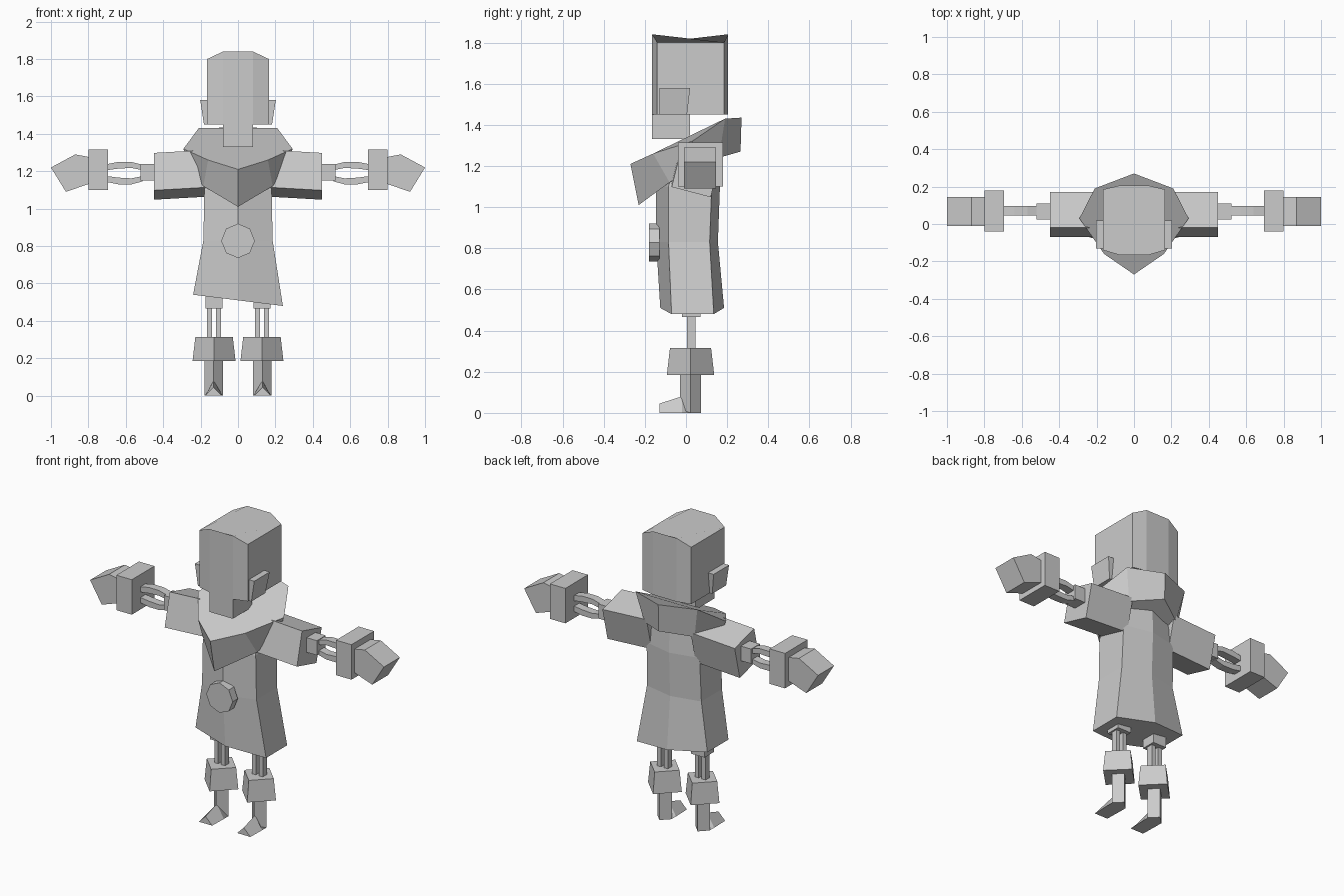
import bpy, bmesh, math

if "Cube" in bpy.data.objects:
    bpy.data.objects.remove(bpy.data.objects["Cube"])

grey = bpy.data.materials.new("plain grey")
grey.diffuse_color = (0.6, 0.6, 0.6, 1)
grey.use_nodes = True
grey.node_tree.nodes["Principled BSDF"].inputs["Base Color"].default_value = grey.diffuse_color


def loft(name, rings, side=1):
    """Skin a stack of equal-length rings, cap both ends; side=-1 mirrors in x."""
    bm = bmesh.new()
    loops = [[bm.verts.new((x * side, y, z)) for x, y, z in r] for r in rings]
    n = len(loops[0])
    for a, b in zip(loops, loops[1:]):
        for i in range(n):
            j = (i + 1) % n
            bm.faces.new((a[i], a[j], b[j], b[i]))
    bm.faces.new(loops[0])
    bm.faces.new(loops[-1])
    bmesh.ops.recalc_face_normals(bm, faces=bm.faces)
    me = bpy.data.meshes.new(name)
    bm.to_mesh(me)
    bm.free()
    me.materials.append(grey)
    ob = bpy.data.objects.new(name, me)
    bpy.context.collection.objects.link(ob)
    return ob


def box(name, x0, x1, y0, y1, z0, z1, side=1):
    plan = [(x0, y0), (x1, y0), (x1, y1), (x0, y1)]
    return loft(name, [[(x, y, z) for x, y in plan] for z in (z0, z1)], side)


def diamond(cx, cy, r, z):
    return [(cx, cy - r, z), (cx + r, cy, z), (cx, cy + r, z), (cx - r, cy, z)]


def both(half):
    """Complete a half ring (front centre to back centre) with its mirror image."""
    return half + [(-x, y, z) for x, y, z in reversed(half[1:-1])]


# Head with bevelled corners and crown, plus the long face
plan = [(-.08, -.165), (.08, -.165), (.165, -.14), (.165, .185),
        (.08, .205), (-.08, .205), (-.165, .185), (-.165, -.14)]
loft("head", [[(x, y, 1.45) for x, y in plan],
              [(x, y, 1.84 if abs(x) < .1 else 1.80) for x, y in plan]])
box("lower_face", -.08, .08, -.165, .02, 1.33, 1.46)

# Collar: tilted faceted cape around the shoulders
loft("collar", [
    both([(0, -.23, 1.01), (.185, -.08, 1.12), (.25, .03, 1.2), (.17, .16, 1.24), (0, .265, 1.27)]),
    both([(0, -.27, 1.21), (.16, -.16, 1.26), (.292, .03, 1.32), (.21, .19, 1.43), (0, .27, 1.435)])])

# Robe: six-sided, flared, with a slanted hem
loft("robe", [
    both([(0, -.125, .51), (.24, -.07, .51), (.24, .135, .51), (0, .185, .51)]),
    both([(0, -.145, .83), (.185, -.085, .83), (.185, .115, .83), (0, .155, .83)]),
    both([(0, -.145, 1.1), (.18, -.085, 1.1), (.18, .125, 1.1), (0, .165, 1.1)]),
    both([(0, -.08, 1.27), (.13, -.04, 1.27), (.13, .12, 1.27), (0, .16, 1.27)])])
for v in bpy.data.objects["robe"].data.vertices:
    if v.co.z < .6:
        v.co.z -= v.co.x * .125

# Octagonal belt buckle
octagon = [(.09 * math.sin(k * math.pi / 4), .828 + .092 * math.cos(k * math.pi / 4))
           for k in range(8)]
loft("buckle", [[(x, y, z) for x, z in octagon] for y in (-.18, -.13)])

for s, tag in ((1, "right"), (-1, "left")):
    # Ear guard
    loft(tag + "_ear", [
        [(.15, -.13, 1.45), (.182, -.13, 1.45), (.182, .005, 1.45), (.15, .005, 1.45)],
        [(.15, -.13, 1.58), (.202, -.13, 1.58), (.202, .02, 1.58), (.15, .02, 1.58)]], s)

    # Sleeve, tilted about the arm axis
    sec = [(-.02, 1.30), (-.07, 1.10), (.12, 1.05), (.17, 1.25)]
    loft(tag + "_sleeve", [[(x, y, z + dz) for y, z in sec]
                           for x, dz in ((.15, .015), (.45, -.002))], s)

    # Elbow, two bowed forearm bones, bracer
    box(tag + "_elbow", .44, .52, .025, .11, 1.15, 1.24, s)
    for bone, up in (("upper", 1), ("lower", -1)):
        rings = []
        for x, mid, h in ((.51, .03, .014), (.57, .044, .016), (.64, .042, .018), (.70, .032, .016)):
            z = 1.19 + up * mid
            rings.append([(x, .045, z - h), (x, .095, z - h), (x, .095, z + h), (x, .045, z + h)])
        loft(f"{tag}_{bone}_forearm_bone", rings, s)
    box(tag + "_bracer", .695, .80, -.04, .18, 1.10, 1.315, s)

    # Hand
    hand = [(.79, 1.135), (.92, 1.09), (1.0, 1.22), (.87, 1.29), (.79, 1.275)]
    loft(tag + "_hand", [[(x, y, z) for x, z in hand] for y in (-.01, .145)], s)

    # Leg: hip cap, twin bones, flared cuff, shin
    box(tag + "_hip", .082, .175, -.02, .07, .465, .53, s)
    box(tag + "_inner_leg_bone", .092, .118, .005, .045, .3, .48, s)
    box(tag + "_outer_leg_bone", .138, .165, .005, .045, .3, .48, s)
    loft(tag + "_cuff", [diamond(.128, .022, .115, .185), diamond(.128, .022, .1, .315)], s)
    loft(tag + "_shin", [diamond(.13, .022, .05, 0), diamond(.13, .022, .05, .2)], s)

    # Ridged foot pointing forward
    loft(tag + "_foot", [
        [(.085, -.13, 0), (.175, -.13, 0), (.13, -.13, .045)],
        [(.082, -.02, 0), (.178, -.02, 0), (.13, -.02, .08)],
        [(.082, .022, 0), (.178, .022, 0), (.13, .022, .02)]], s)
